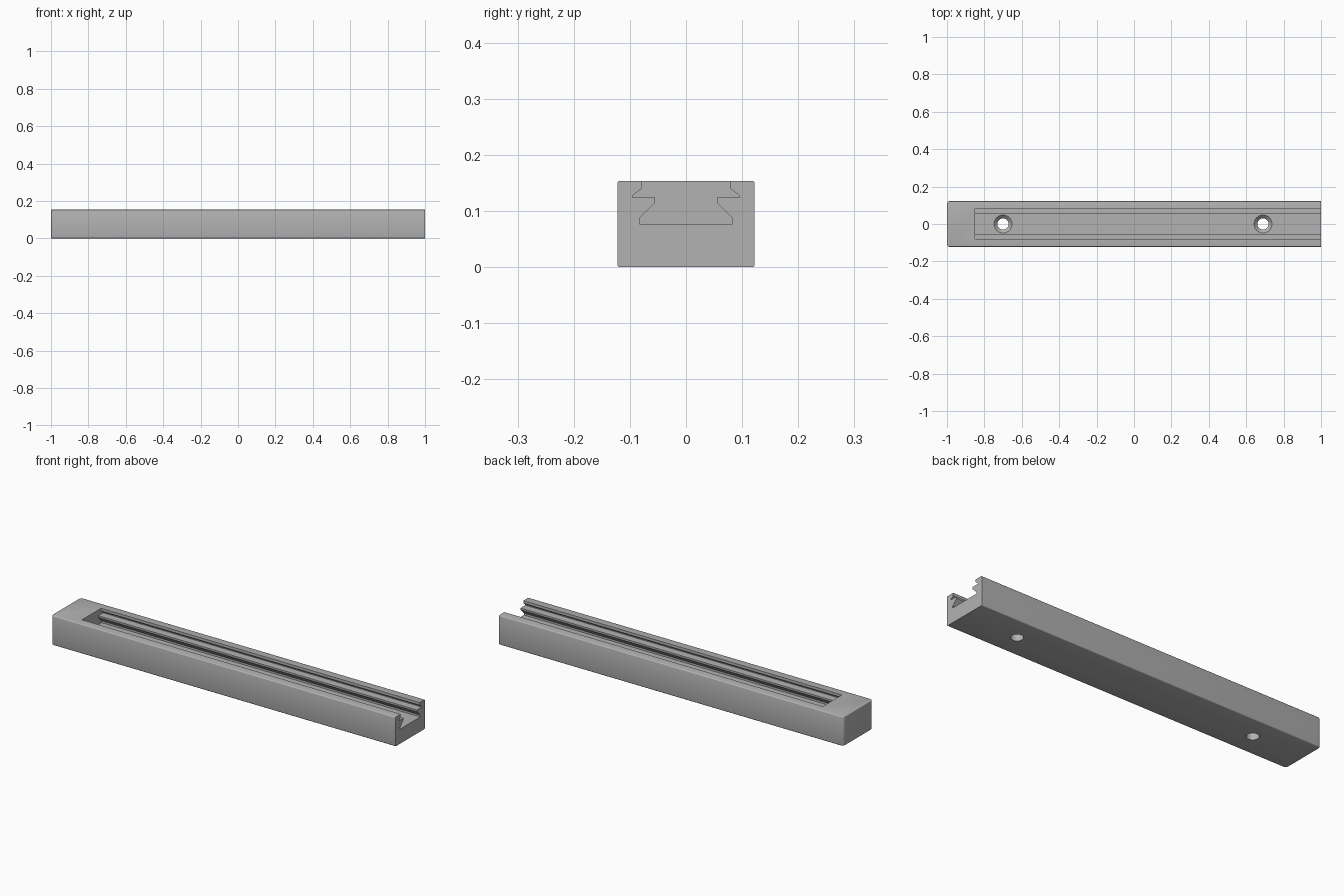
import bpy, bmesh, math

HEIGHT, HALF_W = 0.154, 0.1225

cube = bpy.data.objects.get("Cube")
if cube:
    bpy.data.objects.remove(cube, do_unlink=True)

grey = bpy.data.materials.new("plain grey")
grey.use_nodes = True
colour = (0.45, 0.45, 0.45, 1)
grey.diffuse_color = colour
grey.node_tree.nodes["Principled BSDF"].inputs["Base Color"].default_value = colour


def make_object(name, bm):
    bmesh.ops.recalc_face_normals(bm, faces=bm.faces)
    mesh = bpy.data.meshes.new(name)
    bm.to_mesh(mesh)
    bm.free()
    mesh.materials.append(grey)
    obj = bpy.data.objects.new(name, mesh)
    bpy.context.collection.objects.link(obj)
    return obj


def prism(bm, outline, offset):
    """Extrude a closed outline of 3D points along an offset."""
    face = bm.faces.new([bm.verts.new(p) for p in outline])
    new = bmesh.ops.extrude_face_region(bm, geom=[face])["geom"]
    bmesh.ops.translate(bm, vec=offset,
                        verts=[v for v in new if isinstance(v, bmesh.types.BMVert)])


def bevel(bm, edges, radius, segments):
    bmesh.ops.bevel(bm, geom=edges, offset=radius, segments=segments,
                    profile=0.5, affect='EDGES')


def cut(target, cutter):
    cutter.hide_render = True
    mod = target.modifiers.new("cut", 'BOOLEAN')
    mod.operation = 'DIFFERENCE'
    mod.solver = 'EXACT'
    mod.object = cutter
    bpy.context.view_layer.objects.active = target
    bpy.ops.object.modifier_apply(modifier=mod.name)
    bpy.data.objects.remove(cutter, do_unlink=True)


# Solid bar: rounded closed end, softened long edges, square open end
bm = bmesh.new()
prism(bm, [(-1, -HALF_W, 0), (1, -HALF_W, 0), (1, HALF_W, 0), (-1, HALF_W, 0)],
      (0, 0, HEIGHT))
bevel(bm, [e for e in bm.edges
           if all(v.co.x < 0 for v in e.verts)
           and abs(e.verts[0].co.z - e.verts[1].co.z) > 0.1], 0.016, 5)
bevel(bm, [e for e in bm.edges
           if abs(e.verts[0].co.z - e.verts[1].co.z) < 0.001
           and any(v.co.x < 0.99 for v in e.verts)], 0.005, 3)
rail = make_object("mounting_rail", bm)

# Stepped dovetail channel, open at the right-hand end
half = [(0.079, 0.2), (0.079, 0.14), (0.095, 0.128), (0.095, 0.124),
        (0.055, 0.124), (0.055, 0.115), (0.083, 0.087), (0.083, 0.077)]
section = half + [(-y, z) for y, z in reversed(half)]
bm = bmesh.new()
prism(bm, [(-0.85, y, z) for y, z in section], (2, 0, 0))
cut(rail, make_object("channel_cutter", bm))

# Countersunk screw holes through the channel floor
for x in (-0.7, 0.69):
    bm = bmesh.new()
    profile = [(0, 0.09), (0.048, 0.09), (0.048, 0.072), (0.03, 0.054),
               (0.03, -0.05), (0, -0.05)]
    points = [bm.verts.new((x + r, 0, z)) for r, z in profile]
    edges = [bm.edges.new(pair) for pair in zip(points, points[1:])]
    bmesh.ops.spin(bm, geom=points + edges, cent=(x, 0, 0), axis=(0, 0, 1),
                   angle=math.tau, steps=40)
    bmesh.ops.remove_doubles(bm, verts=bm.verts, dist=0.0001)
    cut(rail, make_object("hole_cutter", bm))

bpy.ops.object.select_all(action='DESELECT')
rail.select_set(True)
bpy.context.view_layer.objects.active = rail
bpy.ops.object.shade_smooth_by_angle(angle=math.radians(32))
